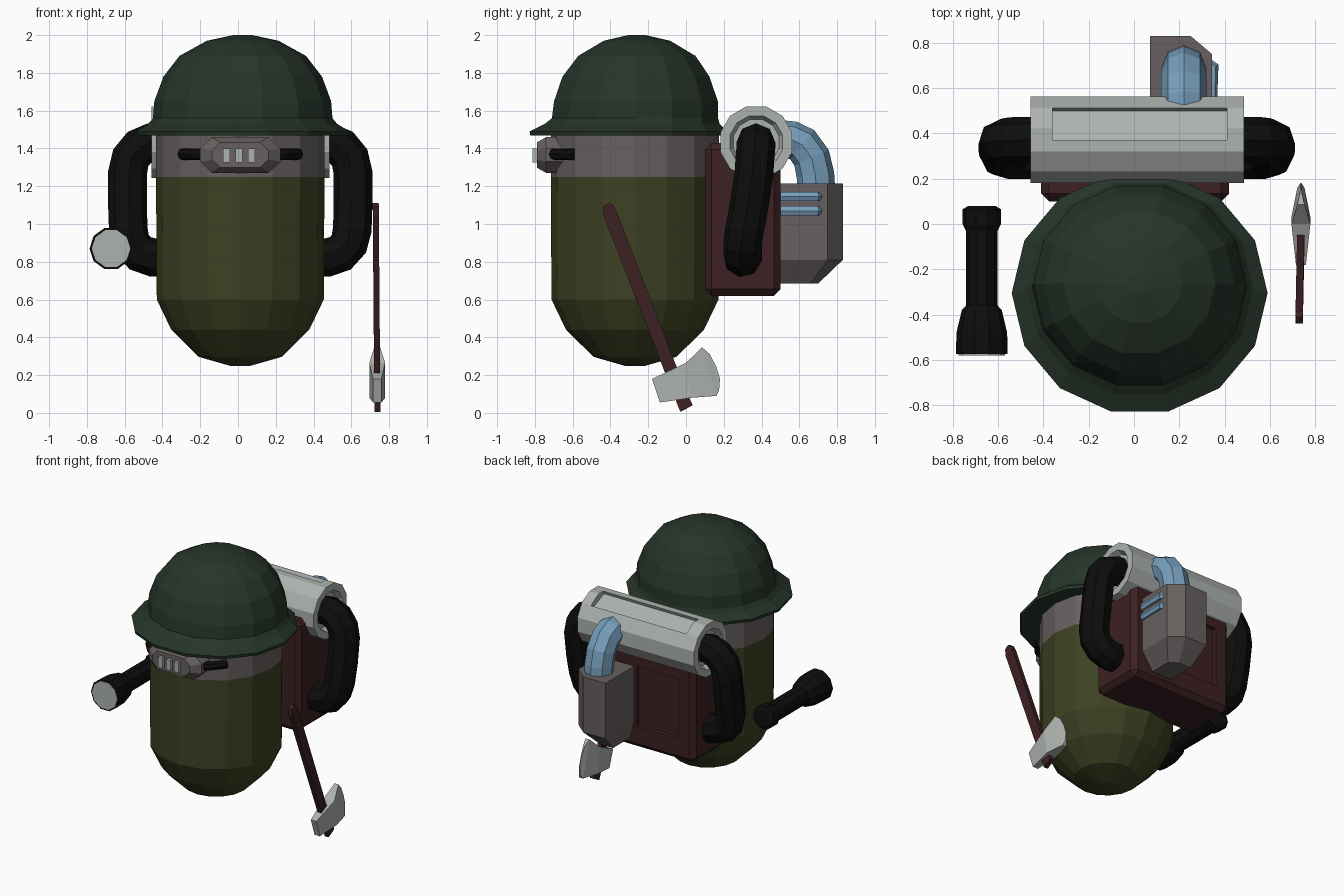
import bpy, bmesh, math
from mathutils import Vector

if "Cube" in bpy.data.objects:
    bpy.data.objects.remove(bpy.data.objects["Cube"])


def material(name, rgb):
    m = bpy.data.materials.new(name)
    m.diffuse_color = (*rgb, 1)
    m.use_nodes = True
    m.node_tree.nodes["Principled BSDF"].inputs["Base Color"].default_value = m.diffuse_color
    return m


OLIVE = material("olive", (0.047, 0.053, 0.016))
GREEN = material("dark_green", (0.019, 0.035, 0.022))
GREY = material("warm_grey", (0.135, 0.118, 0.115))
LIGHT = material("light_grey", (0.42, 0.45, 0.43))
RED = material("dark_red", (0.047, 0.015, 0.016))
BLACK = material("black", (0.004, 0.004, 0.004))
BLUE = material("steel_blue", (0.18, 0.34, 0.50))


def loft(name, sections, *mats):
    """Skin equal-length point loops, with closed ends."""
    bm = bmesh.new()
    rings = [[bm.verts.new(p) for p in s] for s in sections]
    for a, b in zip(rings, rings[1:]):
        for i in range(len(a)):
            j = (i + 1) % len(a)
            bm.faces.new((a[i], a[j], b[j], b[i]))
    bm.faces.new(rings[0])
    bm.faces.new(rings[-1])
    bmesh.ops.recalc_face_normals(bm, faces=bm.faces)
    me = bpy.data.meshes.new(name)
    bm.to_mesh(me)
    bm.free()
    ob = bpy.data.objects.new(name, me)
    bpy.context.collection.objects.link(ob)
    for m in mats:
        me.materials.append(m)
    return ob


def ring(axis, at, c, r, n, phase=0.0):
    """Circle of n points across an axis; c is the centre on the other two axes."""
    pts = []
    for i in range(n):
        t = phase + 2 * math.pi * i / n
        p = [c[0] + r * math.cos(t), c[1] + r * math.sin(t)]
        p.insert("xyz".index(axis), at)
        pts.append(p)
    return pts


def box(name, lo, hi, *mats):
    (a, b, c), (d, e, f) = lo, hi
    return loft(name, [[(a, b, z), (d, b, z), (d, e, z), (a, e, z)] for z in (c, f)], *mats)


def tube(name, pts, r, mat, res=2):
    cu = bpy.data.curves.new(name, 'CURVE')
    cu.dimensions = '3D'
    cu.bevel_depth, cu.bevel_resolution, cu.use_fill_caps = r, res, True
    sp = cu.splines.new('POLY')
    sp.points.add(len(pts) - 1)
    for q, p in zip(sp.points, pts):
        q.co = (*p, 1)
    sp.use_smooth = False
    cu.materials.append(mat)
    ob = bpy.data.objects.new(name, cu)
    bpy.context.collection.objects.link(ob)
    return ob


def cut(ob, cutter):
    m = ob.modifiers.new("cut", 'BOOLEAN')
    m.operation, m.object, m.solver = 'DIFFERENCE', cutter, 'EXACT'
    cutter.hide_render = True
    cutter.hide_set(True)
    cutter.display_type = 'WIRE'


CX = 0.012  # mirror plane of the figure

# capsule body with a grey upper band
prof = [(0.05, 0.248), (0.22, 0.297), (0.365, 0.44), (0.442, 0.60), (0.446, 1.25), (0.446, 1.50)]
body = loft("body", [ring("z", z, (CX, -0.27), r, 16) for r, z in prof], OLIVE, GREY)
for p in body.data.polygons:
    p.material_index = int(p.center.z > 1.26)

# helmet: brim sits a little forward of the dome
prof = [(0.40, 1.475, -0.30), (0.56, 1.468, -0.305), (0.565, 1.49, -0.305), (0.50, 1.53, -0.285),
        (0.475, 1.56, -0.27), (0.468, 1.65, -0.265), (0.42, 1.78, -0.265), (0.335, 1.89, -0.26),
        (0.19, 1.97, -0.26), (0.05, 2.0, -0.26)]
helmet = loft("helmet", [[(x, y + (y - cy) * -0.05, z) for x, y, z in ring("z", z, (0.025, cy), r, 14)]
                         for r, z, cy in prof], GREEN)

# goggles: housing, three windows, strap ends
outline = [(-0.2, 1.33), (-0.2, 1.40), (-0.14, 1.46), (0.16, 1.46),
           (0.225, 1.40), (0.225, 1.33), (0.16, 1.27), (-0.14, 1.27)]
loft("goggle_housing", [[(CX + (x - CX) * s, y, 1.365 + (z - 1.365) * s) for x, z in outline]
                        for y, s in ((-0.62, 1), (-0.74, 1), (-0.79, 0.7))], GREY)
for i in (-1, 0, 1):
    x = 0.005 + i * 0.066
    box("goggle_window", (x - 0.018, -0.812, 1.325), (x + 0.018, -0.76, 1.40), LIGHT)
for s in (-1, 1):
    tube("goggle_strap", [(CX + s * x, y, 1.37) for x, y in
                          ((0.17, -0.705), (0.23, -0.69), (0.29, -0.62), (0.305, -0.59))], 0.031, BLACK)

# backpack with a recessed back panel
pack = box("backpack", (-0.41, 0.10, 0.62), (0.42, 0.50, 1.43), RED)
bev = pack.modifiers.new("bevel", 'BEVEL')
bev.width, bev.segments = 0.035, 1
cut(pack, box("panel_cutter", (-0.29, 0.47, 0.78), (0.05, 0.60, 1.22), RED))

# roll across the top of the pack, with recessed ends and a slot
RC = (0.372, 1.433)
roll = loft("top_roll", [ring("x", x, RC, r, 12, math.pi / 12) for x, r in
                         ((-0.42, 0.125), (-0.458, 0.145), (-0.458, 0.197),
                          (0.485, 0.197), (0.485, 0.145), (0.447, 0.125))], LIGHT)
n, t = Vector((0, 0.39, 0.92)), Vector((0, 0.92, -0.39))
mid = Vector((0, *RC))
slot = [[Vector((x, 0, 0)) + mid + n * r + t * w for r, w in
         ((0.15, -0.075), (0.15, 0.075), (0.27, 0.075), (0.27, -0.075))] for x in (-0.36, 0.41)]
cut(roll, loft("slot_cutter", slot, LIGHT))

# side hoses from the roll down to the pack
path = [(0.38, 0.37, 1.43), (0.47, 0.37, 1.432), (0.535, 0.37, 1.405), (0.58, 0.365, 1.35), (0.597, 0.36, 1.27),
        (0.597, 0.335, 1.10), (0.593, 0.31, 0.97), (0.575, 0.30, 0.895), (0.53, 0.30, 0.845),
        (0.46, 0.30, 0.822), (0.36, 0.30, 0.82)]
for s, side in ((-1, "left"), (1, "right")):
    tube(side + "_hose", [(CX + s * x, y, z) for x, y, z in path], 0.103, BLACK)

# rear tank with tapered bottom, elbow pipe and two thin pipes
top = [(0.07, 0.48), (0.07, 0.83), (0.25, 0.83), (0.345, 0.75), (0.345, 0.48)]
low = [(0.10, 0.48), (0.10, 0.70), (0.20, 0.70), (0.26, 0.66), (0.26, 0.48)]
loft("rear_tank", [[(x, y, z) for x, y in pl] for pl, z in ((low, 0.685), (top, 0.81), (top, 1.215))], GREY)
tube("elbow_pipe", [(0.22, 0.69, 1.18), (0.22, 0.685, 1.26), (0.22, 0.665, 1.35), (0.22, 0.615, 1.42),
                    (0.22, 0.56, 1.445), (0.22, 0.50, 1.45)], 0.1, BLUE)
for z in (1.145, 1.07):
    tube("thin_pipe", [(0.30, 0.50, z), (0.345, 0.50, z), (0.349, 0.69, z), (0.33, 0.70, z)], 0.028, BLUE, 1)

# flashlight pointing forward
FC = (-0.672, 0.87)
prof = [(0.08, 0.06), (0.065, 0.085), (0.0, 0.085), (-0.03, 0.07), (-0.36, 0.07),
        (-0.38, 0.088), (-0.48, 0.112), (-0.575, 0.114)]
loft("flashlight", [ring("y", y, FC, r, 10) for y, r in prof], BLACK)
loft("flashlight_lens", [ring("y", y, FC, 0.102, 10) for y in (-0.574, -0.58)], LIGHT)

# axe: flat handle and diamond-section head
handle = [(-0.44, 1.09), (-0.41, 1.112), (-0.385, 1.10), (-0.365, 1.06), (-0.06, 0.27),
          (0.035, 0.04), (-0.03, 0.005), (-0.12, 0.235), (-0.435, 1.04)]
loft("axe_handle", [[(x - 0.008 * z + 0.004, y, z) for y, z in handle] for x in (0.718, 0.75)], RED)
head = [((-0.18, 0.18), (-0.138, 0.055), 0.022), ((0.0, 0.265), (0.03, 0.08), 0.042),
        ((0.085, 0.347), (0.16, 0.09), 0.016), ((0.127, 0.31), (0.175, 0.12), 0.006),
        ((0.16, 0.245), (0.18, 0.18), 0.002)]
loft("axe_head", [[(0.737 - h, *a), (0.737 + h, *a), (0.737 + h, *b), (0.737 - h, *b)]
                  for a, b, h in head], LIGHT)
